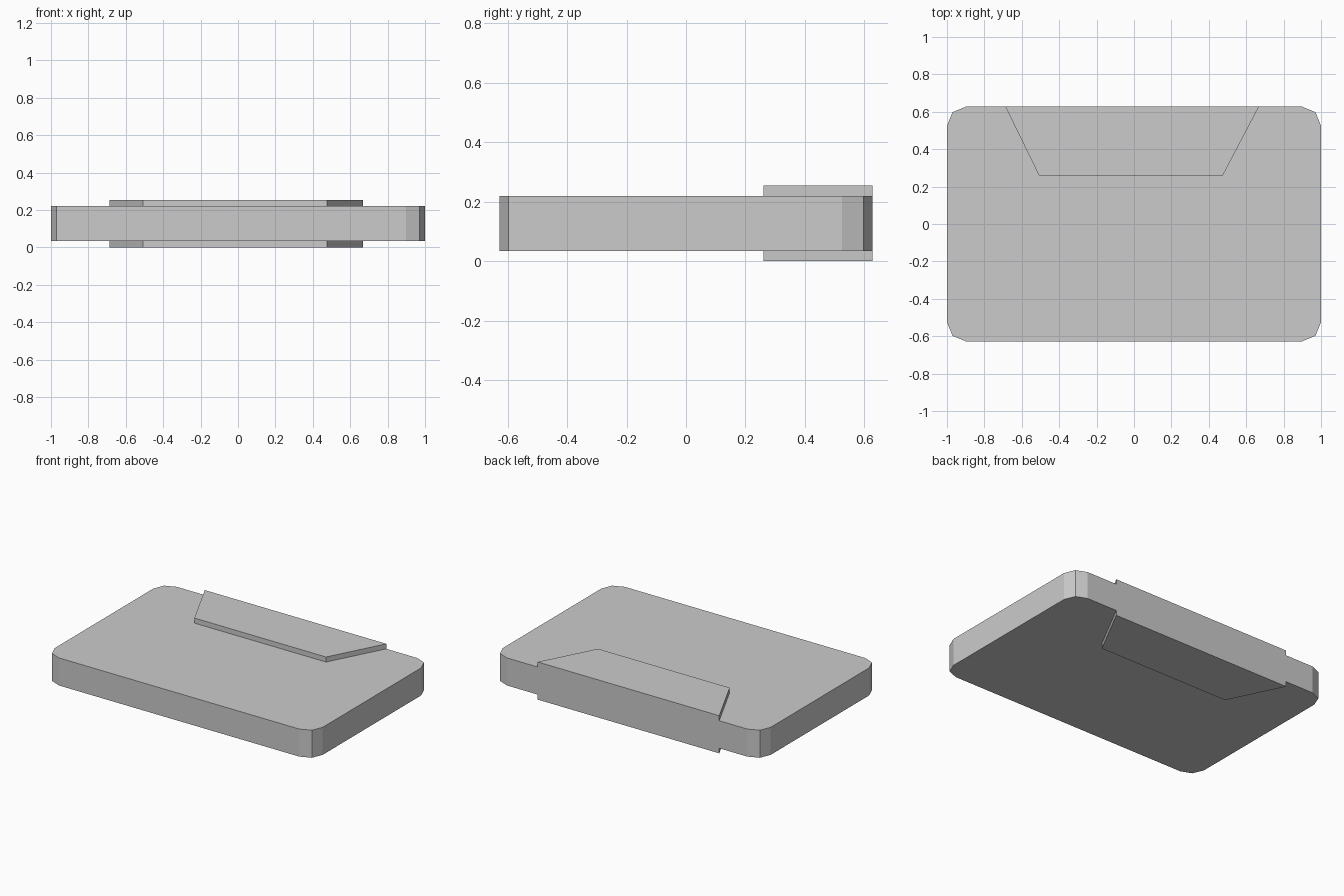
import bpy, bmesh

if "Cube" in bpy.data.objects:
    bpy.data.objects.remove(bpy.data.objects["Cube"])

grey = bpy.data.materials.new("plain grey")
grey.diffuse_color = (0.6, 0.6, 0.6, 1)
grey.use_nodes = True
grey.node_tree.nodes["Principled BSDF"].inputs["Base Color"].default_value = grey.diffuse_color


def extruded(name, outline, z0, z1):
    """Flat-sided solid from a counter-clockwise outline."""
    bm = bmesh.new()
    base = bm.faces.new([bm.verts.new((x, y, z0)) for x, y in outline])
    top = bmesh.ops.extrude_face_region(bm, geom=[base], use_keep_orig=True)
    verts = [v for v in top["geom"] if isinstance(v, bmesh.types.BMVert)]
    bmesh.ops.translate(bm, vec=(0, 0, z1 - z0), verts=verts)
    bmesh.ops.recalc_face_normals(bm, faces=bm.faces)
    mesh = bpy.data.meshes.new(name)
    bm.to_mesh(mesh)
    bm.free()
    mesh.materials.append(grey)
    obj = bpy.data.objects.new(name, mesh)
    bpy.context.collection.objects.link(obj)
    return obj


# Slab with two-segment rounded corners
corner = [(1.0, 0.525), (0.97, 0.598), (0.897, 0.628)]
slab = []
for sx, sy in ((1, 1), (-1, 1), (-1, -1), (1, -1)):
    pts = corner if sx * sy > 0 else corner[::-1]
    slab += [(sx * x, sy * y) for x, y in pts]
extruded("slab", slab, 0.034, 0.22)

# Tapered raised plates on the top and bottom, flush with the back edge
plate = [(-0.508, 0.26), (0.475, 0.26), (0.668, 0.628), (-0.688, 0.628)]
extruded("top_plate", plate, 0.22, 0.254)
extruded("bottom_plate", plate, 0.0, 0.034)
